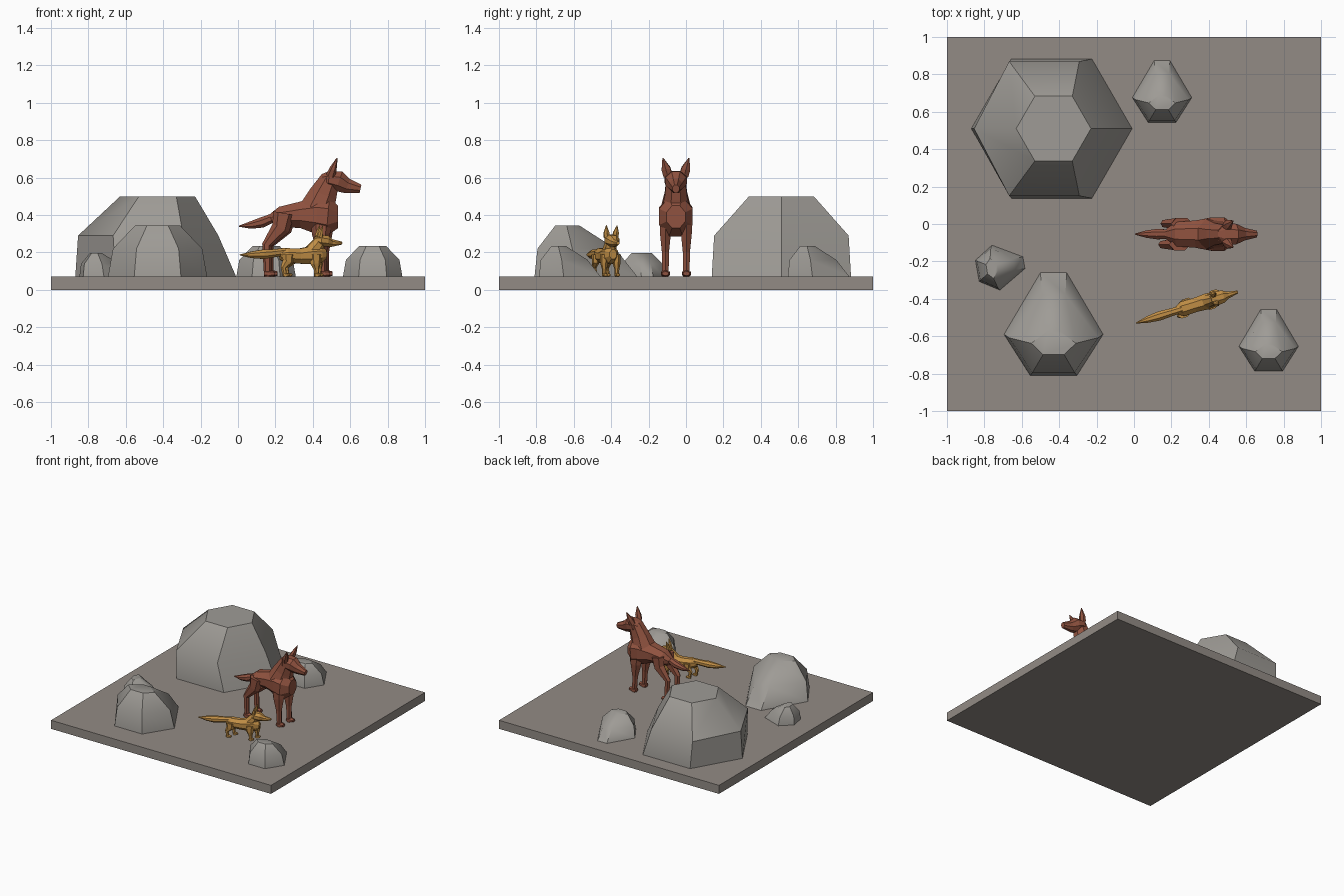
import bpy, bmesh, math
from mathutils import Vector, Matrix

default_cube = bpy.data.objects.get("Cube")
if default_cube:
    bpy.data.objects.remove(default_cube, do_unlink=True)


def make_material(name, red, green, blue):
    material = bpy.data.materials.new(name)
    material.use_nodes = True
    colour = (red, green, blue, 1)
    material.diffuse_color = colour
    shader = material.node_tree.nodes["Principled BSDF"]
    shader.inputs["Base Color"].default_value = colour
    return material


ground_colour = make_material("ground stone", .29, .26, .235)
rock_colour = make_material("rock grey", .345, .33, .305)
red_fur = make_material("red brown fur", .28, .085, .05)
gold_fur = make_material("golden fur", .53, .27, .06)
floor = .07


def finish(mesh_builder, name, material, place):
    bmesh.ops.recalc_face_normals(mesh_builder, faces=mesh_builder.faces)
    mesh = bpy.data.meshes.new(name)
    mesh_builder.to_mesh(mesh)
    mesh_builder.free()
    mesh.materials.append(material)
    part = bpy.data.objects.new(name, mesh)
    part.matrix_world = place
    bpy.context.collection.objects.link(part)
    return part


def skin(rings, name, material, place):
    """Bridge equal rings of points and cap both ends."""
    builder = bmesh.new()
    loops = [[builder.verts.new(point) for point in ring] for ring in rings]
    for lower, upper in zip(loops, loops[1:]):
        for i in range(len(lower)):
            builder.faces.new((lower[i - 1], lower[i], upper[i], upper[i - 1]))
    builder.faces.new(loops[0])
    builder.faces.new(loops[-1])
    return finish(builder, name, material, place)


def soften(part):
    bpy.ops.object.select_all(action="DESELECT")
    bpy.context.view_layer.objects.active = part
    part.select_set(True)
    bpy.ops.object.shade_smooth_by_angle(angle=math.radians(40))


def placed(x, y, z, degrees=0):
    turn = Matrix.Rotation(math.radians(degrees), 4, "Z")
    return Matrix.Translation((x, y, z)) @ turn


# Ground slab
slab = bmesh.new()
bmesh.ops.create_cube(slab, size=1, matrix=Matrix.Diagonal((2, 2, floor, 1)))
finish(slab, "ground_slab", ground_colour, placed(0, 0, floor / 2))


# Large boulder: regular hexagons that shrink with height
def hexagon(centre_x, radius, depth, z):
    angles = [math.tau * i / 6 for i in range(6)]
    return [(centre_x + radius * math.cos(a), depth * math.sin(a), z) for a in angles]


boulder_rings = [hexagon(0, .43, .43, 0), hexagon(-.04, .375, .415, .22), hexagon(.01, .2, .2, .43)]
soften(skin(boulder_rings, "large_boulder", rock_colour, placed(-.44, .51, floor)))


# Smaller rocks: a mirrored outline drawn in towards an off-centre peak
def rock_ring(across, back, front, z):
    half = [(.07, .39), (.265, .06), (.125, -.16)]
    outline = half + [(-x, y) for x, y in reversed(half)]
    return [(x * across, y * (back if y > 0 else front) - .1, z) for x, y in outline]


def rock(name, x, y, size, degrees=0):
    rings = [rock_ring(1, 1, 1, 0), rock_ring(.9, .7, .9, .15), rock_ring(.45, .2, .3, .275)]
    place = placed(x, y, floor, degrees) @ Matrix.Scale(size, 4)
    soften(skin(rings, name, rock_colour, place))


rock("medium_boulder", -.43, -.55, 1)
rock("front_rock", .72, -.63, .6)
rock("back_rock", .15, .7, .6)
rock("side_rock", -.72, -.23, .46, -80)


# Faceted tube along a spine, with a half width and half depth at each point
def tube(name, spine, sizes, sides, fur, place):
    points = [Vector(point) for point in spine]
    corner = 1 / math.cos(math.pi / sides)
    angles = [math.tau * (i + .5) / sides for i in range(sides)]
    rings = []
    for i, (point, (width, depth)) in enumerate(zip(points, sizes)):
        ahead = points[min(i + 1, len(points) - 1)]
        behind = points[max(i - 1, 0)]
        along = (ahead - behind).normalized()
        normal = along.cross(Vector((0, 1, 0))).normalized()
        across = normal.cross(along)
        rings.append([point + corner * (across * width * math.cos(a) + normal * depth * math.sin(a))
                      for a in angles])
    skin(rings, name, fur, place)


def trunk(name, sections, fur, place):
    spine = [(x, 0, z) for x, z, width, depth in sections]
    tube(name, spine, [section[2:] for section in sections], 8, fur, place)


# Bushy tail: fattest past the middle, hanging a little below a straight line
def tail(name, root, tip, thick, sag, fur, place):
    spine, sizes = [], []
    for step, fullness in enumerate((.8, .85, 1, .7, .1)):
        x, z = Vector(root).lerp(Vector(tip), step / 4)
        spine.append((x, 0, z - sag * math.sin(math.pi * step / 4)))
        sizes.append((thick * fullness, thick * fullness))
    tube(name, spine, sizes, 8, fur, place)


def ear(name, root, tip, width, fur, place):
    middle = Vector(root).lerp(Vector(tip), .4)
    sizes = [(width, width * .9), (width, width * .7), (width * .1, width * .1)]
    tube(name, [root, middle, tip], sizes, 6, fur, place)


# Leg tapering from a broad top through joints to a thin ankle, and its paw
def leg(name, joints, y, thick, fur, place):
    spine = [(x, y, z) for x, z in joints]
    fullness = [(1.8, 3), (1.7, 2.5), (1.1, 1.3), (1, 1)]
    tube(name + "_leg", spine, [(thick * w, thick * d) for w, d in fullness], 6, fur, place)
    ankle_x = joints[-1][0]
    paw_spine = [(ankle_x + thick * step, y, floor + thick) for step in (-1.2, .6, 2.3)]
    paw_sizes = [(thick, thick * .8), (thick * 1.4, thick), (thick, thick * .6)]
    tube(name + "_paw", paw_spine, paw_sizes, 6, fur, place)


def paired_parts(name, ear_root, ear_tip, ear_width, front, hind, leg_y, thick, stagger, fur, place):
    for label, side in (("left", 1), ("right", -1)):
        prefix = f"{name}_{label}"
        mirror = Vector((1, side, 1))
        ear(prefix + "_ear", Vector(ear_root) * mirror, Vector(ear_tip) * mirror, ear_width, fur, place)
        for end, joints in (("front", front), ("hind", hind)):
            stepped = [(x + side * stagger, z) for x, z in joints]
            leg(f"{prefix}_{end}", stepped, side * leg_y, thick, fur, place)


# Large red dog
place = placed(0, -.054, 0)
trunk("large_dog_body", [(.18, .37, .03, .035), (.23, .39, .065, .055), (.33, .4, .073, .07),
                         (.42, .4, .09, .1), (.48, .39, .09, .105), (.535, .39, .05, .06)], red_fur, place)
trunk("large_dog_neck", [(.42, .43, .08, .09), (.455, .51, .06, .075), (.495, .6, .05, .05)], red_fur, place)
trunk("large_dog_head", [(.45, .59, .035, .03), (.485, .59, .06, .045), (.54, .58, .055, .055),
                         (.585, .555, .034, .04), (.655, .54, .018, .022)], red_fur, place)
tail("large_dog_tail", (.25, .42), (.005, .34), .028, .02, red_fur, place)
paired_parts("large_dog", (.495, .042, .61), (.53, .07, .705), .024,
             [(.45, .4), (.45, .3), (.455, .2), (.46, floor)],
             [(.25, .41), (.235, .33), (.16, .24), (.165, floor)], .056, .017, .006, red_fur, place)

# Small golden dog, turned slightly
place = placed(.01, -.53, 0, 17)
trunk("small_dog_body", [(.225, .185, .02, .025), (.26, .185, .04, .038), (.33, .18, .038, .04),
                         (.4, .185, .043, .048), (.45, .19, .036, .045), (.48, .19, .02, .025)], gold_fur, place)
trunk("small_dog_neck", [(.405, .205, .034, .04), (.435, .24, .03, .036), (.455, .275, .025, .025)],
      gold_fur, place)
trunk("small_dog_head", [(.42, .27, .02, .018), (.445, .265, .037, .03), (.485, .26, .034, .03),
                         (.515, .25, .018, .02), (.57, .25, .008, .008)], gold_fur, place)
tail("small_dog_tail", (.26, .205), (0, .187), .025, .006, gold_fur, place)
paired_parts("small_dog", (.44, .024, .28), (.455, .03, .345), .015,
             [(.43, .19), (.43, .14), (.435, .11), (.435, floor)],
             [(.275, .19), (.275, .15), (.25, .12), (.26, floor)], .03, .01, .016, gold_fur, place)
